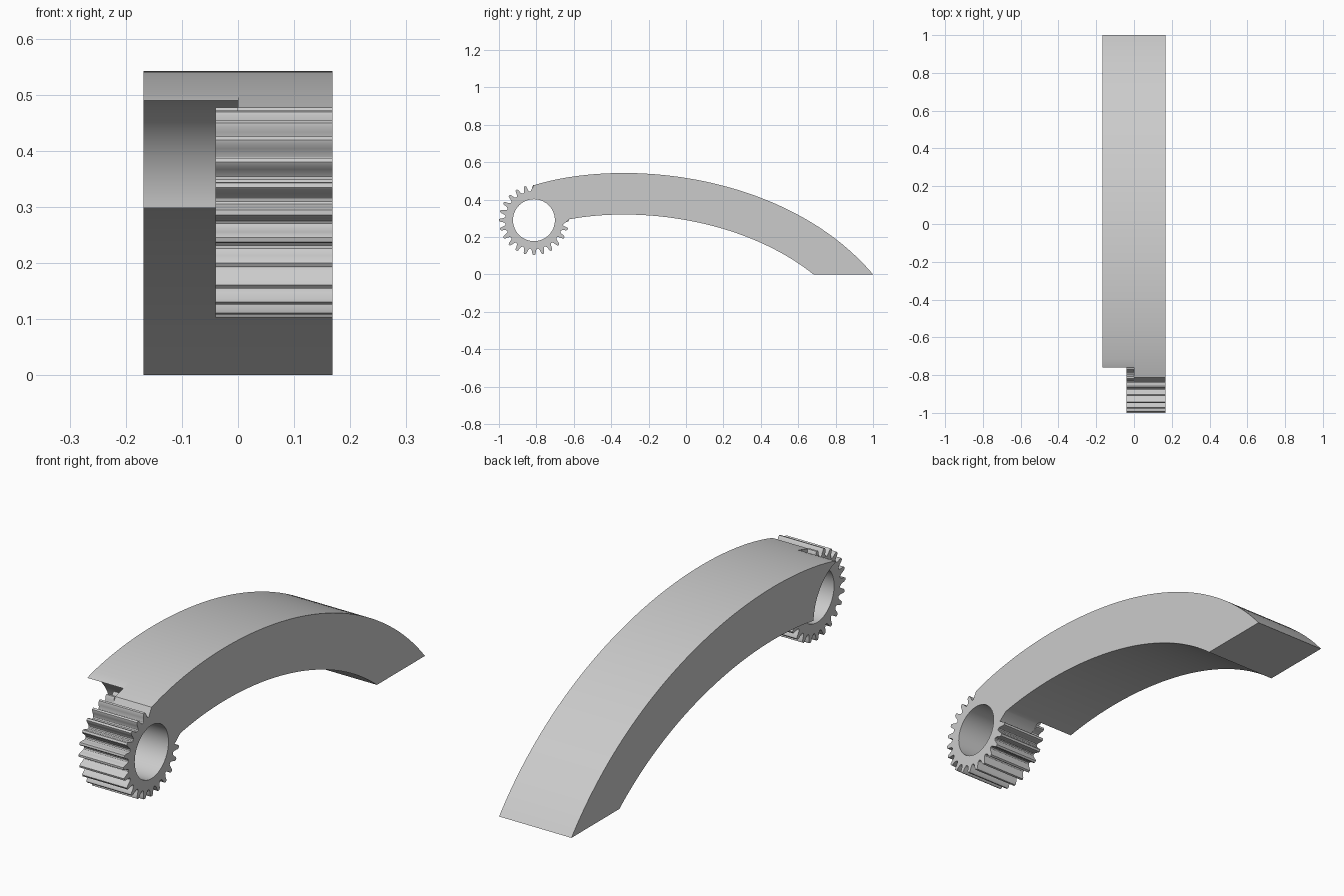
import bpy, bmesh
from math import cos, sin, pi, radians, hypot, atan2
from mathutils import Vector

if "Cube" in bpy.data.objects:
    bpy.data.objects.remove(bpy.data.objects["Cube"])

HALF = 0.168           # half width of the arm
HUB = (-0.813, 0.29)   # hub centre in (y, z)
TEETH = 24
THICK = 0.222          # arm thickness

grey = bpy.data.materials.new("plain grey")
grey.use_nodes = True
colour = (0.6, 0.6, 0.6, 1)
grey.diffuse_color = colour
bsdf = next(n for n in grey.node_tree.nodes if n.type == 'BSDF_PRINCIPLED')
bsdf.inputs["Base Color"].default_value = colour


def polar(r, a):
    return (HUB[0] + r * cos(a), HUB[1] + r * sin(a))


def hub_distance(p):
    return hypot(p[0] - HUB[0], p[1] - HUB[1])


def prism(name, loops, x0, x1):
    """Extrude (y, z) loops along x; the loops after the first are holes."""
    bm = bmesh.new()
    caps = {x0: [], x1: []}
    for loop in loops:
        a, b = ([bm.verts.new((x, y, z)) for y, z in loop] for x in (x0, x1))
        for i in range(len(loop)):
            j = (i + 1) % len(loop)
            bm.faces.new((a[i], a[j], b[j], b[i]))
            caps[x0].append(bm.edges.get((a[i], a[j])))
            caps[x1].append(bm.edges.get((b[i], b[j])))
    for edges in caps.values():
        bmesh.ops.triangle_fill(bm, edges=edges, use_beauty=True, normal=(1, 0, 0))
    bmesh.ops.recalc_face_normals(bm, faces=bm.faces)
    mesh = bpy.data.meshes.new(name)
    bm.to_mesh(mesh)
    bm.free()
    mesh.materials.append(grey)
    obj = bpy.data.objects.new(name, mesh)
    bpy.context.collection.objects.link(obj)
    bpy.ops.object.select_all(action='DESELECT')
    obj.select_set(True)
    bpy.context.view_layer.objects.active = obj
    bpy.ops.object.shade_smooth_by_angle(angle=radians(30))
    return obj


# Rounded gear tooth: (fraction of pitch, radius)
TOOTH = [(-0.5, 0.153), (-0.38, 0.155), (-0.29, 0.161), (-0.22, 0.171),
         (-0.17, 0.181), (-0.09, 0.187), (0.09, 0.187), (0.17, 0.181),
         (0.22, 0.171), (0.29, 0.161), (0.38, 0.155)]


def gear(first, count):
    pitch = 2 * pi / TEETH
    return [polar(r, (k + f) * pitch)
            for k in range(first, first + count) for f, r in TOOTH]


# Arm outline: a curved top and a lower edge at constant thickness
ctrl = [Vector(p) for p in ((-0.813, 0.477), (-0.313, 0.63), (0.55, 0.53), (1, 0))]
top, low = [], []
STEPS = 64
for i in range(STEPS + 1):
    t = i / STEPS
    s = 1 - t
    p = s**3 * ctrl[0] + 3 * s * s * t * ctrl[1] + 3 * s * t * t * ctrl[2] + t**3 * ctrl[3]
    d = (s * s * (ctrl[1] - ctrl[0]) + 2 * s * t * (ctrl[2] - ctrl[1])
         + t * t * (ctrl[3] - ctrl[2])).normalized()
    q = p + THICK * Vector((d.y, -d.x))
    top.append(tuple(p))
    low.append(tuple(q))

# Trim the lower edge at the ground
above = [q for q in low if q[1] > 0]
a, b = above[-1], low[len(above)]
f = a[1] / (a[1] - b[1])
low = above + [(a[0] + f * (b[0] - a[0]), 0)]

hole = [polar(0.112, 2 * pi * i / 64) for i in range(64)]

# Half of the arm joined to the toothed hub
outer = gear(7, 17) + [q for q in low if hub_distance(q) > 0.185] + top[::-1]
prism("arm_with_hub", [outer, hole], 0, HALF)

# Toothed hub reaching into the pocket
prism("hub_extension", [gear(0, TEETH), hole], -0.04, 0)

# Other half of the arm, with a round pocket around the hub
POCKET = 0.207
top_far = [p for p in top if hub_distance(p) > POCKET]
low_far = [q for q in low if hub_distance(q) > POCKET]
start = radians(74.8)
end = radians(2.2)
arc = [polar(POCKET, start + (end - start) * i / 24) for i in range(25)]
prism("arm_with_pocket", [arc + low_far + top_far[::-1]], -HALF, 0)
